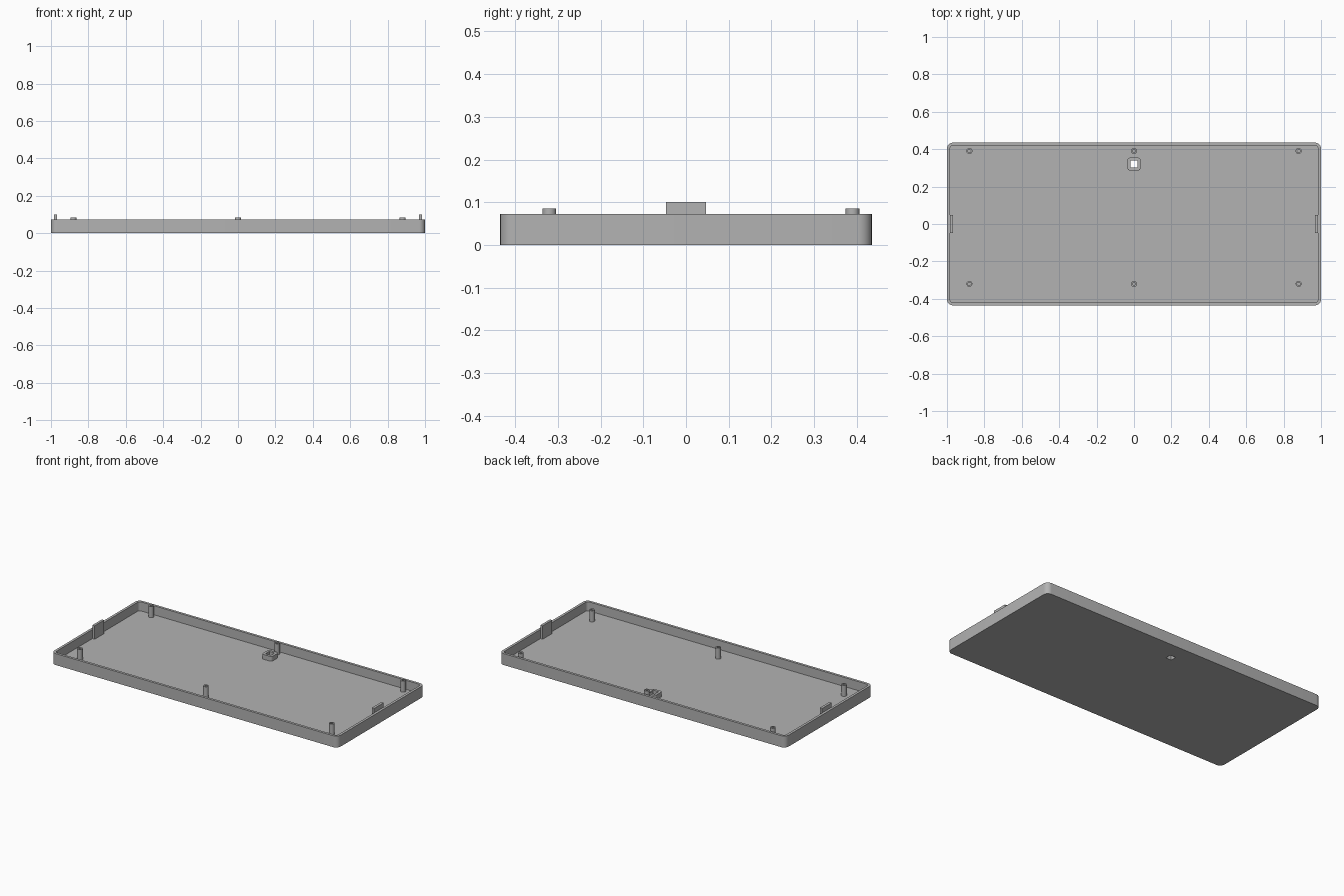
import bpy, bmesh
from math import sin, cos, pi

if "Cube" in bpy.data.objects:
    bpy.data.objects.remove(bpy.data.objects["Cube"])

GREY = (0.45, 0.45, 0.45, 1)
mat = bpy.data.materials.new("plain grey")
mat.use_nodes = True
mat.diffuse_color = GREY
mat.node_tree.nodes["Principled BSDF"].inputs["Base Color"].default_value = GREY

WIDTH, DEPTH, HEIGHT = 2.0, 0.87, 0.072
WALL, FLOOR = 0.016, 0.015
STEPS = 8


def rounded_rect(w, d, r, z, cx=0, cy=0):
    """Ring of points around a rectangle with rounded corners."""
    ring = []
    for i, (sx, sy) in enumerate([(1, 1), (-1, 1), (-1, -1), (1, -1)]):
        for k in range(STEPS + 1):
            a = (i + k / STEPS) * pi / 2
            ring.append((cx + sx * (w / 2 - r) + r * cos(a),
                         cy + sy * (d / 2 - r) + r * sin(a), z))
    return ring


def circle(r, z, cx, cy, n=32):
    return [(cx + r * cos(2 * pi * k / n), cy + r * sin(2 * pi * k / n), z)
            for k in range(n)]


def loft(name, rings, closed=False):
    """Skin matching rings; either close the last onto the first or cap."""
    bm = bmesh.new()
    loops = [[bm.verts.new(p) for p in ring] for ring in rings]
    pairs = list(zip(loops, loops[1:]))
    if closed:
        pairs.append((loops[-1], loops[0]))
    else:
        bm.faces.new(loops[0])
        bm.faces.new(loops[-1])
    for a, b in pairs:
        for i in range(len(a)):
            j = (i + 1) % len(a)
            bm.faces.new((a[i], a[j], b[j], b[i]))
    bmesh.ops.remove_doubles(bm, verts=bm.verts, dist=1e-5)
    bmesh.ops.recalc_face_normals(bm, faces=bm.faces)
    mesh = bpy.data.meshes.new(name)
    bm.to_mesh(mesh)
    bm.free()
    mesh.materials.append(mat)
    obj = bpy.data.objects.new(name, mesh)
    bpy.context.collection.objects.link(obj)
    bpy.ops.object.select_all(action='DESELECT')
    obj.select_set(True)
    bpy.context.view_layer.objects.active = obj
    bpy.ops.object.shade_smooth_by_angle()
    return obj


# Open tray with a raised collar around a square hole in its floor
inner = (WIDTH - 2 * WALL, DEPTH - 2 * WALL, 0.016)
collar_y, collar_top = 0.32, 0.045
collar = (0.07, 0.07, 0.015)
hole = (0.038, 0.038, 0)
loft("tray", [
    rounded_rect(WIDTH, DEPTH, 0.032, 0),
    rounded_rect(WIDTH, DEPTH, 0.032, HEIGHT),
    rounded_rect(*inner, HEIGHT),
    rounded_rect(*inner, FLOOR),
    rounded_rect(*collar, FLOOR, cy=collar_y),
    rounded_rect(*collar, collar_top, cy=collar_y),
    rounded_rect(*hole, collar_top, cy=collar_y),
    rounded_rect(*hole, 0, cy=collar_y),
], closed=True)

# Hollow screw posts in two rows
for row, y in (("front", -0.32), ("back", 0.39)):
    for side, x in (("right", -0.88), ("middle", 0), ("left", 0.88)):
        loft(f"{row}_{side}_post", [
            circle(0.016, FLOOR - 0.005, x, y),
            circle(0.016, 0.085, x, y),
            circle(0.008, 0.085, x, y),
            circle(0.008, FLOOR + 0.005, x, y),
        ])

# Upright clip tabs against the end walls
for side, s in (("right", -1), ("left", 1)):
    clip = (0.016, 0.094, 0)
    loft(f"{side}_clip", [rounded_rect(*clip, z, cx=s * 0.976)
                          for z in (FLOOR - 0.005, 0.1)])
